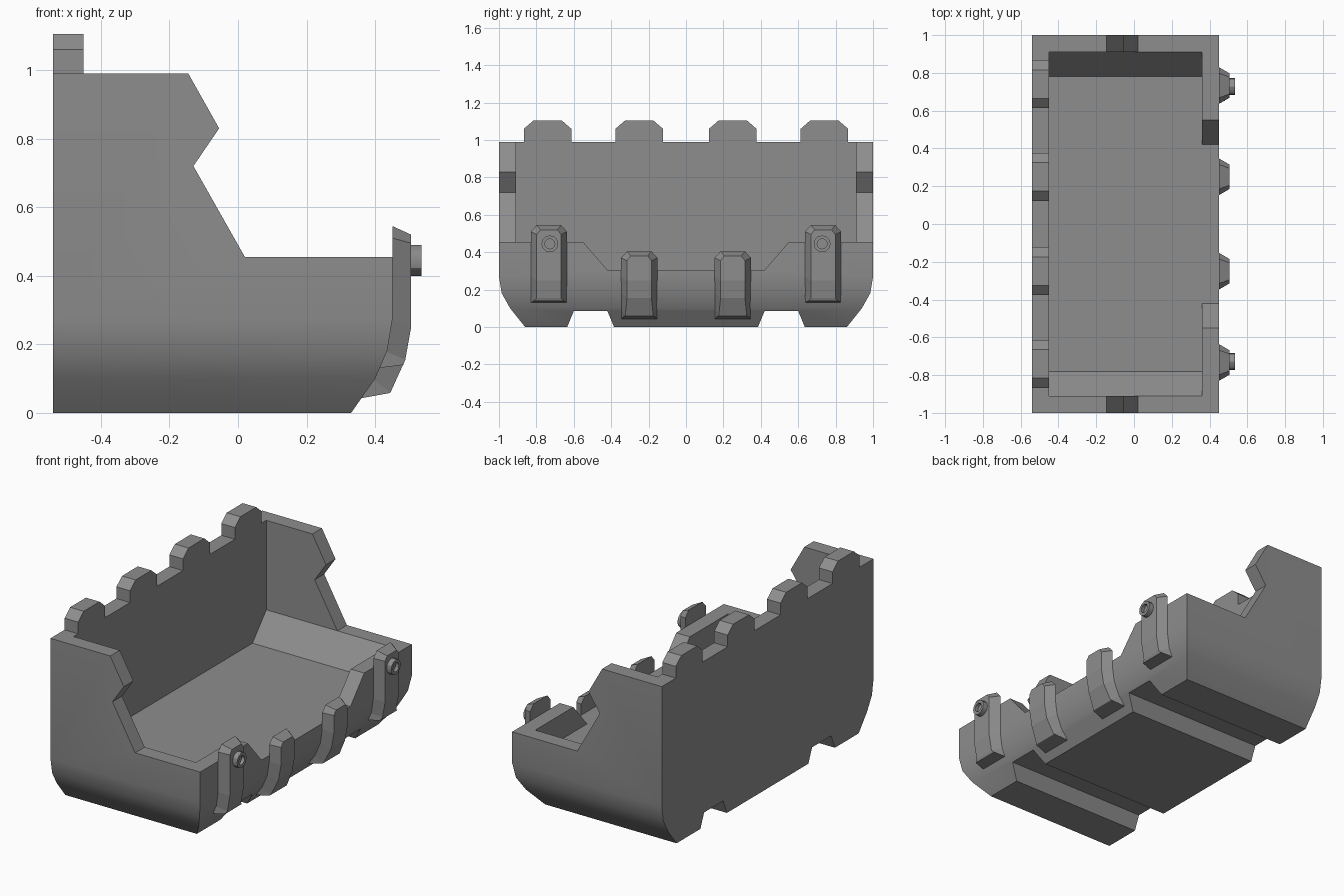
import bpy, bmesh, math

if "Cube" in bpy.data.objects:
    bpy.data.objects.remove(bpy.data.objects["Cube"])

grey = bpy.data.materials.new("iron_grey")
grey.diffuse_color = (0.27, 0.27, 0.27, 1)
grey.use_nodes = True
grey.node_tree.nodes["Principled BSDF"].inputs["Base Color"].default_value = grey.diffuse_color


def make(name, bm, smooth=False):
    bmesh.ops.recalc_face_normals(bm, faces=bm.faces)
    me = bpy.data.meshes.new(name)
    bm.to_mesh(me)
    bm.free()
    ob = bpy.data.objects.new(name, me)
    bpy.context.collection.objects.link(ob)
    me.materials.append(grey)
    if smooth:
        smooth_edges(ob)
    return ob


def smooth_edges(ob):
    bpy.ops.object.select_all(action='DESELECT')
    bpy.context.view_layer.objects.active = ob
    ob.select_set(True)
    bpy.ops.object.shade_smooth_by_angle(angle=math.radians(30))


def prism(name, pts, axis, a, b):
    """Extrude a 2D outline along x (points are y,z) or y (points are x,z)."""
    bm = bmesh.new()
    place = (lambda p, t: (t, p[0], p[1])) if axis == 'x' else (lambda p, t: (p[0], t, p[1]))
    lo = [bm.verts.new(place(p, a)) for p in pts]
    hi = [bm.verts.new(place(p, b)) for p in pts]
    bm.faces.new(lo)
    bm.faces.new(hi)
    n = len(pts)
    for i in range(n):
        j = (i + 1) % n
        bm.faces.new((lo[i], lo[j], hi[j], hi[i]))
    return make(name, bm)


def mirrored(half):
    return half + [(-y, z) for y, z in reversed(half)]


def cut(ob, cutter, op):
    m = ob.modifiers.new("cut", 'BOOLEAN')
    m.operation, m.solver, m.object = op, 'EXACT', cutter
    bpy.context.view_layer.objects.active = ob
    bpy.ops.object.modifier_apply(modifier=m.name)
    bpy.data.objects.remove(cutter)


# Tub: side silhouette with notched cheeks and rounded lower front
body = prism("bucket_body", [
    (-0.54, 0), (0.33, 0), (0.40, 0.10), (0.435, 0.18), (0.45, 0.27), (0.45, 0.455),
    (0.02, 0.455), (-0.13, 0.72), (-0.055, 0.83), (-0.145, 0.99), (-0.54, 0.99)], 'y', -1.2, 1.2)

# Rounded lower ends and two grooves under the floor
cut(body, prism("end_shape", mirrored([
    (0.385, 0), (0.64, 0), (0.86, 0), (0.94, 0.10), (0.985, 0.18), (1, 0.27), (1, 1.3)][2:]),
    'x', -1, 1), 'INTERSECT')
for s in (-1, 1):
    cut(body, prism("groove", [(s * y, z) for y, z in (
        (0.37, -0.0354), (0.42, 0.085), (0.60, 0.085), (0.65, -0.0354))], 'x', -1, 1), 'DIFFERENCE')

# Inner hollow with sloped ends, and the lowered middle of the front lip
cut(body, prism("hollow", mirrored([(0.78, 0.305), (0.91, 0.455), (0.91, 1.3)]),
                'x', -0.45, 0.36), 'DIFFERENCE')
cut(body, prism("front_dip", mirrored([(0.42, 0.305), (0.55, 0.455), (0.55, 0.6)]),
                'x', 0.36, 0.6), 'DIFFERENCE')
smooth_edges(body)

# Chamfered teeth along the back wall
for i, c in enumerate((-0.74, -0.25, 0.25, 0.74)):
    prism(f"back_tooth_{i + 1}", [(c + y, z) for y, z in mirrored(
        [(0.127, 0.99), (0.127, 1.06), (0.075, 1.105)])], 'x', -0.54, -0.45)


def clamp(name, c, rows):
    """Loft bevelled sections: base x, z, half width, then front x, z, half width."""
    bm = bmesh.new()
    rings = []
    for bx, bz, bw, fx, fz, fw in rows:
        rings.append([bm.verts.new(v) for v in (
            (bx, c - bw, bz), (fx, c - fw, fz), (fx, c + fw, fz), (bx, c + bw, bz))])
    for a, b in zip(rings, rings[1:]):
        for i in range(4):
            j = (i + 1) % 4
            bm.faces.new((a[i], a[j], b[j], b[i]))
    bm.faces.new(rings[0])
    bm.faces.new(rings[-1])
    return make(name, bm)


def top_rows(t):
    return [(0.45, t, 0.065, 0.505, t - 0.025, 0.045),
            (0.45, t - 0.035, 0.097, 0.505, t - 0.05, 0.065),
            (0.45, 0.27, 0.097, 0.505, 0.25, 0.065),
            (0.43, 0.18, 0.097, 0.488, 0.155, 0.065)]


def rivet(name, c):
    """Round stud with a hexagonal socket."""
    bm = bmesh.new()
    n = 12
    rings = []
    for x, r in ((0.49, 0.045), (0.535, 0.045), (0.535, 0.027), (0.515, 0.027)):
        rings.append([bm.verts.new((x, c + r * math.cos(2 * math.pi * i / n),
                                    0.445 + r * math.sin(2 * math.pi * i / n))) for i in range(n)])
    for a, b in zip(rings, rings[1:]):
        for i in range(n):
            j = (i + 1) % n
            bm.faces.new((a[i], a[j], b[j], b[i]))
    bm.faces.new(rings[0])
    bm.faces.new(rings[-1])
    return make(name, bm, True)


# Front clamps: tall riveted outer pair, short inner pair wrapping under
for s, side in ((-1, "near"), (1, "far")):
    clamp(f"tall_clamp_{side}", s * 0.733, top_rows(0.545) + [
        (0.405, 0.13, 0.097, 0.482, 0.14, 0.08)])
    clamp(f"short_clamp_{side}", s * 0.25, top_rows(0.405) + [
        (0.39, 0.10, 0.097, 0.445, 0.06, 0.075), (0.355, 0.042, 0.097, 0.443, 0.058, 0.08)])
    rivet(f"rivet_{side}", s * 0.728)
